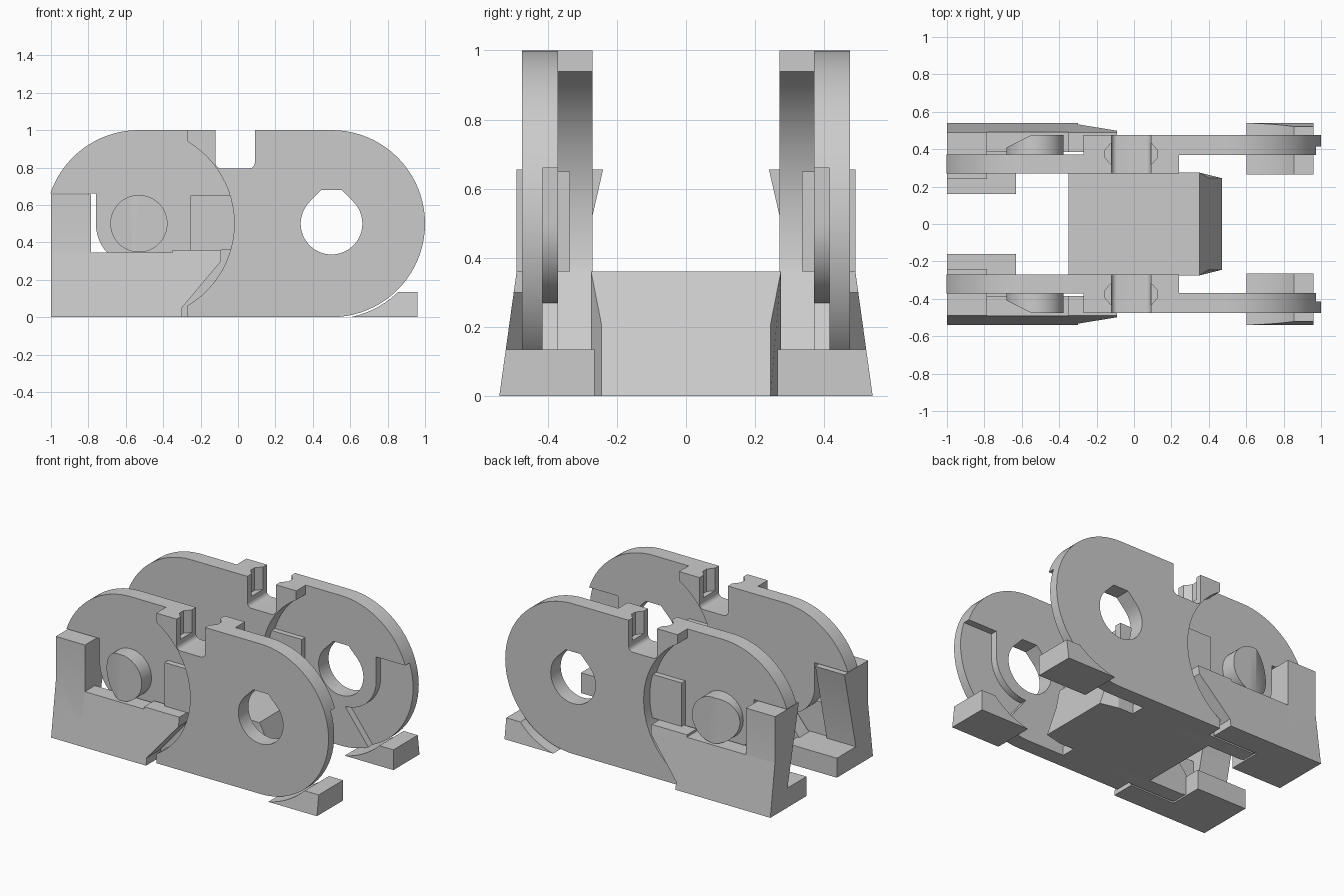
import bpy, bmesh
from math import cos, sin, radians, asin, acos, degrees
from mathutils import Vector

old = bpy.data.objects.get("Cube")
if old:
    bpy.data.objects.remove(old, do_unlink=True)

grey = bpy.data.materials.new("plain grey")
grey.use_nodes = True
COLOUR = (0.6, 0.6, 0.6, 1)
grey.diffuse_color = COLOUR
grey.node_tree.nodes["Principled BSDF"].inputs["Base Color"].default_value = COLOUR


def arc(cx, cz, r, a0, a1, n=24):
    """Points on an arc, angles in degrees."""
    return [(cx + r * cos(radians(a0 + (a1 - a0) * i / n)),
             cz + r * sin(radians(a0 + (a1 - a0) * i / n))) for i in range(n + 1)]


def prism(name, pts, lo, hi, axis="y", edit=None):
    """Extrude a profile along an axis: xz along y, yz along x, xy along z."""
    place = {"y": lambda p, t: (p[0], t, p[1]),
             "x": lambda p, t: (t, p[0], p[1]),
             "z": lambda p, t: (p[0], p[1], t)}[axis]
    bm = bmesh.new()
    a = [bm.verts.new(place(p, lo)) for p in pts]
    b = [bm.verts.new(place(p, hi)) for p in pts]
    bm.faces.new(a)
    bm.faces.new(b[::-1])
    for i in range(len(a)):
        j = (i + 1) % len(a)
        bm.faces.new((a[j], a[i], b[i], b[j]))
    if edit:
        edit(bm)
    bmesh.ops.recalc_face_normals(bm, faces=bm.faces)
    me = bpy.data.meshes.new(name)
    bm.to_mesh(me)
    bm.free()
    me.materials.append(grey)
    ob = bpy.data.objects.new(name, me)
    bpy.context.collection.objects.link(ob)
    return ob


def activate(ob):
    bpy.ops.object.select_all(action="DESELECT")
    ob.select_set(True)
    bpy.context.view_layer.objects.active = ob


def combine(ob, tool, operation):
    """Apply a boolean and remove the tool."""
    activate(ob)
    mod = ob.modifiers.new("cut", "BOOLEAN")
    mod.operation, mod.object, mod.solver = operation, tool, "EXACT"
    bpy.ops.object.modifier_apply(modifier=mod.name)
    bpy.data.objects.remove(tool, do_unlink=True)


def finish(ob, mirror=True):
    activate(ob)
    if mirror:
        mod = ob.modifiers.new("other side", "MIRROR")
        mod.use_axis = (False, True, False)
        bpy.ops.object.modifier_apply(modifier=mod.name)
    bpy.ops.object.shade_smooth_by_angle(angle=radians(30))


def box(name, x0, x1, y0, y1, z0, z1):
    return prism(name, [(x0, z0), (x1, z0), (x1, z1), (x0, z1)], y0, y1)


PIN, HOLE, R, STEP = -0.53, 0.5, 0.5, 0.51

# Top notch outline shared by both plate layers, running towards +x
notch = ([(-0.12, 1)] + arc(-0.09, 0.825, 0.03, 180, 270, 5)
         + arc(0.06, 0.825, 0.03, 270, 360, 5) + [(0.09, 1)])

# Side plate: outer layer with the rounded +x end
half = degrees(acos((-0.27 - PIN) / STEP))
outer = ([(-0.27, 0)] + arc(PIN, 0.5, STEP, -half, half) + [(-0.27, 1)]
         + notch + arc(HOLE, 0.5, R, 90, -90, 40))
plate = prism("side_plate", outer, 0.37, 0.475)

# Clearance recess on the inside of the rounded end
recess = ([(1.1, 0.66), (0.76, 0.66)] + arc(0.53, 0.5, 0.23, 0, -90, 12)
          + [(0.72, 0.02), (0.75, -0.1), (1.1, -0.1)])
combine(plate, prism("recess_cutter", recess, 0.3, 0.415), "DIFFERENCE")

# Pivot hole with a flattened top
hole = arc(HOLE, 0.5, 0.165, 135, 405, 36) + [(0.555, 0.68), (0.445, 0.68)]
combine(plate, prism("hole_cutter", hole, 0.2, 0.6), "DIFFERENCE")

# Side plate: inner layer with the end cut away for the bracket
end = 180 - degrees(asin(0.16 / R))
back = 180 - degrees(acos((HOLE - 0.24) / STEP))
inner = (arc(PIN, 0.5, R, end, 90, 24) + notch + [(0.24, 1)]
         + arc(HOLE, 0.5, STEP, 180 - (180 - back), 196, 24)
         + [(0.24, 0.06), (0.24, 0), (-0.6, 0), (-0.72, 0.04)]
         + arc(PIN, 0.5, 0.23, 270, 180, 12) + [(-0.76, 0.66)])
combine(plate, prism("inner_layer", inner, 0.27, 0.372), "UNION")

# Tapered slots in both walls of the top notch
for wall, deep in ((-0.12, -0.155), (0.09, 0.125)):
    over = wall + (0.01 if deep < wall else -0.01)
    slot = [(over, 0.31), (wall, 0.315), (deep, 0.355),
            (deep, 0.395), (wall, 0.435), (over, 0.44)]
    combine(plate, prism("slot_cutter", slot, 0.85, 1.1, "z"), "DIFFERENCE")
finish(plate)

# Stop pads beside each step
finish(box("outer_stop_pad", -0.255, -0.02, 0.36, 0.41, 0.36, 0.65))
finish(box("inner_stop_pad", 0.0, 0.235, 0.335, 0.38, 0.36, 0.65))


# Pivot pin with one half sloped for snapping in
def slope_pin(bm):
    geom = bm.verts[:] + bm.edges[:] + bm.faces[:]
    cut = bmesh.ops.bisect_plane(bm, geom=geom, plane_co=(-0.55, 0.475, 0),
                                 plane_no=Vector((-0.45, 0.89, 0)), clear_outer=True)
    edges = [e for e in cut["geom_cut"] if isinstance(e, bmesh.types.BMEdge)]
    bmesh.ops.holes_fill(bm, edges=[e for e in bm.edges if e.is_boundary] or edges)


finish(prism("pivot_pin", arc(PIN, 0.5, 0.153, 0, 352.5, 47), 0.36, 0.475, edit=slope_pin))

# Cross floor joining the plates, with a sloped tongue
floor = prism("cross_floor", [(-0.35, 0), (0.35, 0), (0.35, 0.36), (-0.35, 0.36)], -0.275, 0.275)
finish(floor, mirror=False)


def taper_tongue(bm):
    for v in bm.verts:
        if v.co.x < 0.39:
            v.co.y *= 1.12


tongue = [(0.35, 0), (0.47, 0), (0.40, 0.21), (0.35, 0.36)]
finish(prism("floor_tongue", tongue, -0.245, 0.245, edit=taper_tongue), mirror=False)


# Outer faces of the feet lean inwards
def lean(bm):
    for v in bm.verts:
        if v.co.y > 0.53:
            v.co.y -= 0.05 * v.co.z / 0.36


beam = [(-1, 0), (-0.3, 0), (-0.3, 0.05), (-0.09, 0.3), (-0.09, 0.36),
        (-0.35, 0.36), (-0.35, 0.345), (-1, 0.345)]
finish(prism("bracket_beam", beam, 0.385, 0.54, edit=lean))

# Upright end wall of the bracket, undercut on its inner side
wall = [(0.54, 0), (0.49, 0.36), (0.49, 0.655), (0.24, 0.655), (0.36, 0.13), (0.36, 0)]
finish(prism("bracket_wall", wall, -1, -0.785, "x"))
finish(box("bracket_toe", -1, -0.63, 0.16, 0.45, 0, 0.13))

# Small feet below the rounded ends
foot = [(0.96, 0), (0.96, 0.135)] + arc(HOLE, 0.5, STEP, -45.7, -78.6, 12)
finish(prism("end_foot", foot, 0.265, 0.54, edit=lean))
